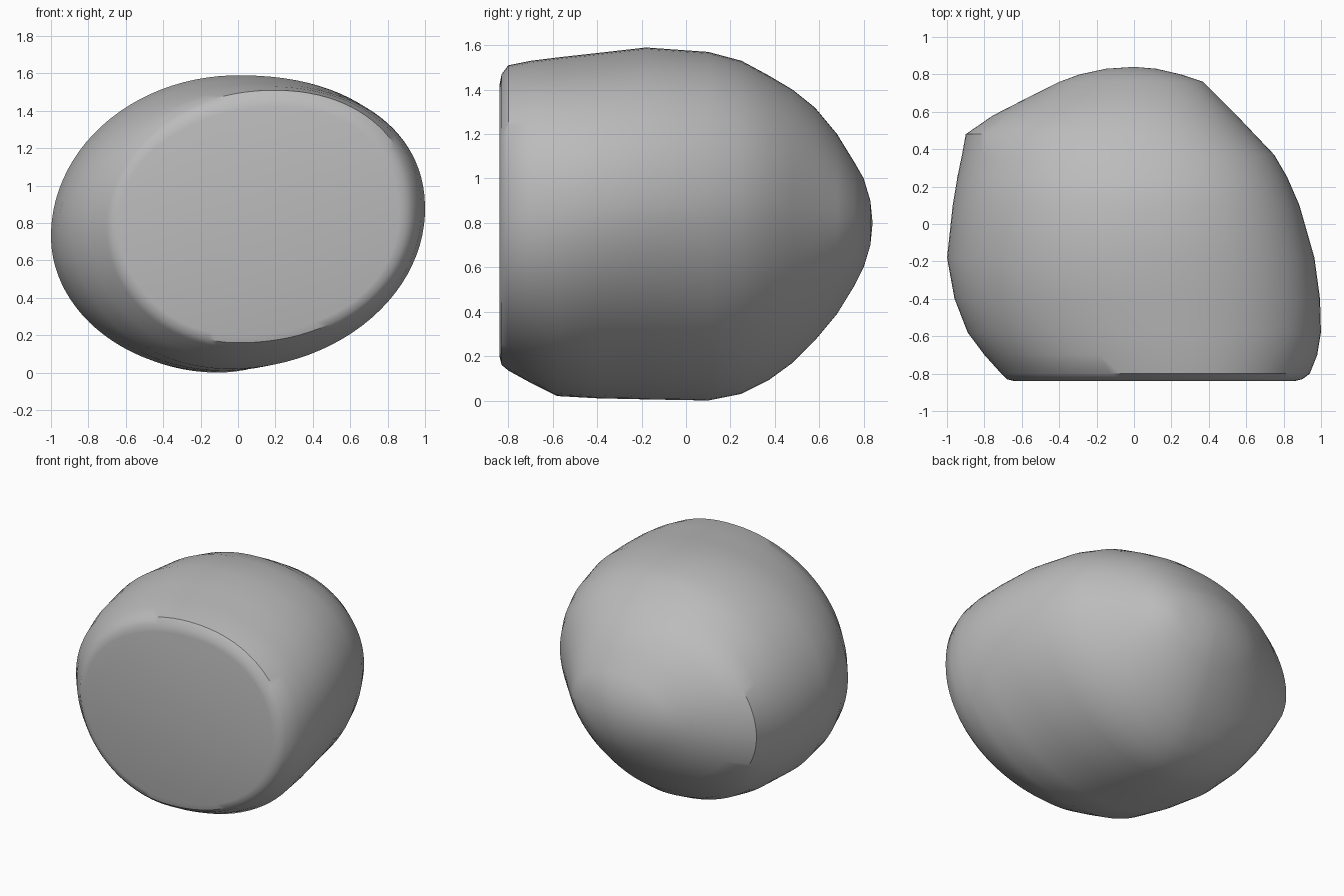
import bpy, bmesh, math

if "Cube" in bpy.data.objects:
    bpy.data.objects.remove(bpy.data.objects["Cube"], do_unlink=True)

SEGMENTS = 96

# Boulder outline from front to back: y, left edge, right edge, bottom, top
SECTIONS = [
    (-.84, -.64, .86, .2, 1.42),
    (-.83, -.68, .9, .16, 1.47),
    (-.8, -.71, .94, .135, 1.51),
    (-.7, -.8, .98, .08, 1.53),
    (-.58, -.89, 1, .02, 1.545),
    (-.4, -.96, .995, .01, 1.565),
    (-.18, -1, .965, .005, 1.59),
    (.1, -.97, .885, 0, 1.57),
    (.25, -.945, .82, .03, 1.53),
    (.37, -.92, .75, .09, 1.465),
    (.48, -.9, .645, .17, 1.4),
    (.58, -.755, .55, .27, 1.32),
    (.68, -.56, .45, .39, 1.2),
    (.76, -.4, .37, .52, 1.07),
    (.8, -.29, .25, .6, 1),
    (.83, -.15, .12, .7, .9),
]


def mix(a, b, t):
    return a + (b - a) * max(0, min(1, t))


def section_point(section, angle):
    """Point on a lopsided oval whose four quarters have their own bulge."""
    y, left, right, bottom, top = section
    back = (y + .84) / .6
    tail = (y - .4) / .4
    c, s = math.cos(angle), math.sin(angle)
    # Widest heights on each side, and the crest and keel positions
    height = mix(.85, .9, back) if c > 0 else mix(.8, .73, back)
    height = mix(height, .8, tail)
    spine = mix(.2, 0, back) if s > 0 else mix(0, -.1, back)
    spine = mix(spine, 0, tail)
    bulge = 2
    if c > 0:
        bulge = 2.2 if s > 0 else mix(2.1, 1.8, back)
    side = right if c > 0 else left
    end = top if s > 0 else bottom
    x = spine + (side - spine) * abs(c) ** (2 / bulge)
    z = height + (end - height) * abs(s) ** (2 / bulge)
    return x, y, z


# Loft the sections into one closed stone
bm = bmesh.new()
rings = []
for section in SECTIONS:
    ring = [bm.verts.new(section_point(section, math.tau * (i + .5) / SEGMENTS))
            for i in range(SEGMENTS)]
    rings.append(ring)
for a, b in zip(rings, rings[1:]):
    for i in range(SEGMENTS):
        j = (i + 1) % SEGMENTS
        bm.faces.new((a[i], a[j], b[j], b[i]))

# Flat front and rounded back end
bm.faces.new(rings[0])
tip = bm.verts.new((0, .84, .8))
for i in range(SEGMENTS):
    bm.faces.new((rings[-1][i], rings[-1][(i + 1) % SEGMENTS], tip))
bmesh.ops.recalc_face_normals(bm, faces=bm.faces)

mesh = bpy.data.meshes.new("boulder")
bm.to_mesh(mesh)
bm.free()
boulder = bpy.data.objects.new("boulder", mesh)
bpy.context.collection.objects.link(boulder)

# Plain grey stone
stone = bpy.data.materials.new("grey stone")
stone.use_nodes = True
grey = (.5, .5, .5, 1)
stone.diffuse_color = grey
stone.node_tree.nodes["Principled BSDF"].inputs["Base Color"].default_value = grey
mesh.materials.append(stone)

bpy.context.view_layer.objects.active = boulder
boulder.select_set(True)
bpy.ops.object.shade_smooth_by_angle(angle=math.radians(35))
